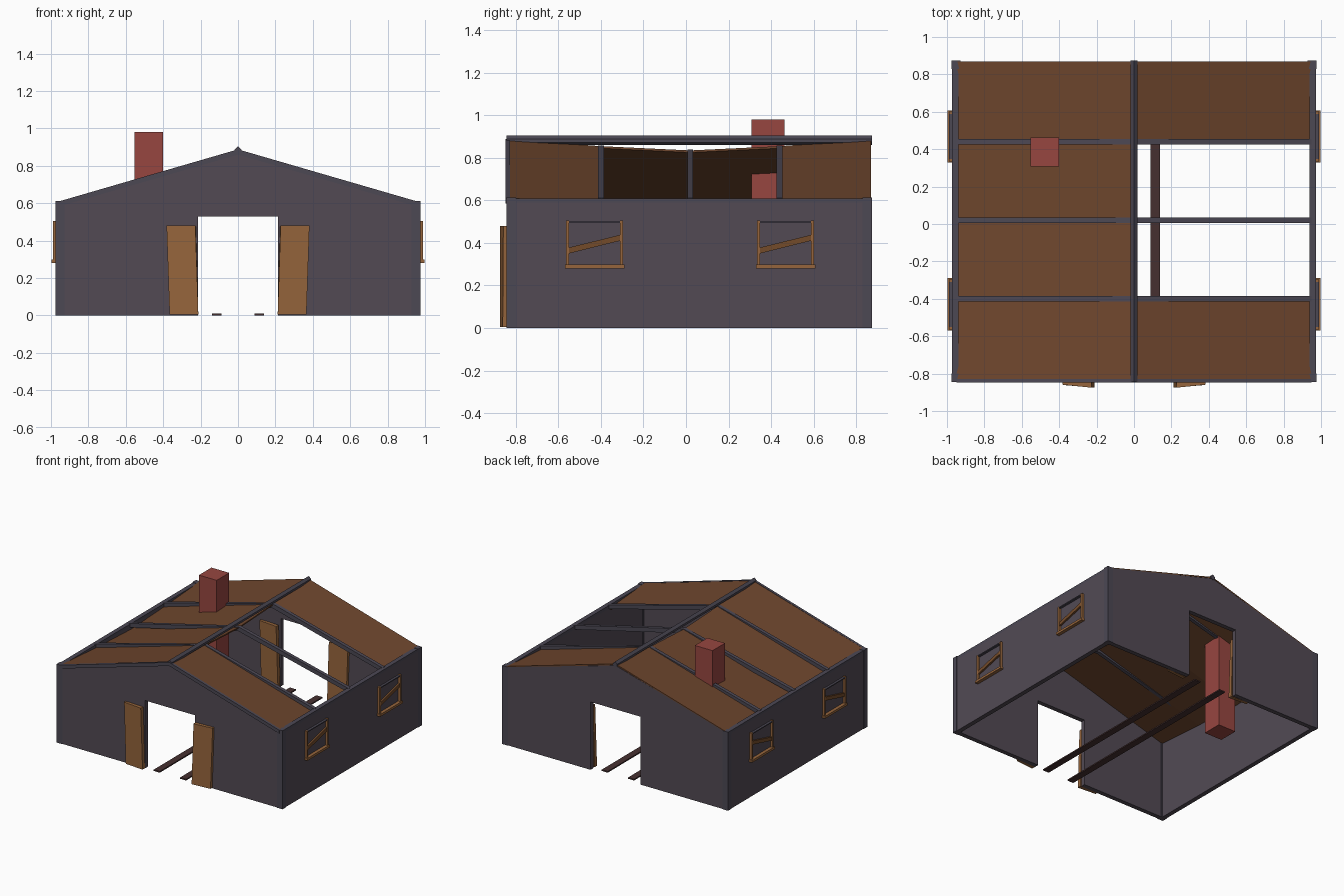
import bpy, bmesh, math

if "Cube" in bpy.data.objects:
    bpy.data.objects.remove(bpy.data.objects["Cube"])


def material(name, r, g, b):
    m = bpy.data.materials.new(name)
    lin = [((c / 255 + 0.055) / 1.055) ** 2.4 for c in (r, g, b)]
    m.diffuse_color = (*lin, 1)
    m.use_nodes = True
    m.node_tree.nodes["Principled BSDF"].inputs["Base Color"].default_value = m.diffuse_color
    return m


WALL = material("wall_grey", 82, 74, 84)
BEAM = material("beam_grey", 76, 72, 84)
ROOF = material("roof_brown", 110, 70, 45)
WOOD = material("door_wood", 150, 101, 60)
PLANK = material("brace_wood", 116, 75, 42)
BRICK = material("chimney_red", 151, 70, 64)
RAIL = material("floor_strip_brown", 70, 48, 48)


def make(name, verts, faces, mat):
    bm = bmesh.new()
    vs = [bm.verts.new(v) for v in verts]
    for f in faces:
        bm.faces.new([vs[i] for i in f])
    bmesh.ops.recalc_face_normals(bm, faces=bm.faces)
    me = bpy.data.meshes.new(name)
    bm.to_mesh(me)
    bm.free()
    me.materials.append(mat)
    ob = bpy.data.objects.new(name, me)
    bpy.context.collection.objects.link(ob)
    return ob


def prism(name, a, b, mat):
    """Solid between two matching outlines."""
    n = len(a)
    faces = [tuple(range(n)), tuple(range(n, 2 * n))]
    faces += [(i, (i + 1) % n, n + (i + 1) % n, n + i) for i in range(n)]
    return make(name, list(a) + list(b), faces, mat)


def along_y(name, prof, y0, y1, mat):
    return prism(name, [(x, y0, z) for x, z in prof], [(x, y1, z) for x, z in prof], mat)


def along_x(name, prof, x0, x1, mat):
    return prism(name, [(x0, y, z) for y, z in prof], [(x1, y, z) for y, z in prof], mat)


def box(name, x0, x1, y0, y1, z0, z1, mat):
    return along_y(name, [(x0, z0), (x1, z0), (x1, z1), (x0, z1)], y0, y1, mat)


FRONT, BACK, SIDE = -0.84, 0.87, 0.972

# gable walls with a doorway
gable = [(-SIDE, 0), (-0.215, 0), (-0.215, 0.53), (0.215, 0.53), (0.215, 0),
         (SIDE, 0), (SIDE, 0.6), (0, 0.872), (-SIDE, 0.6)]
along_y("front_wall", gable, FRONT, FRONT + 0.035, WALL)
along_y("back_wall", gable, BACK - 0.035, BACK, WALL)

# ridge beam
along_y("ridge_beam", [(-0.018, 0.872), (0, 0.86), (0.018, 0.872), (0.018, 0.888),
                       (0, 0.905), (-0.018, 0.888)], FRONT - 0.004, BACK + 0.004, BEAM)

# roof height drops toward the middle of the building
SAG = [(FRONT + 0.012, 0), (-0.4, -0.03), (0.02, -0.05), (0.44, -0.03), (BACK, 0)]


def roof_panel(name, s, spans):
    for k, i in enumerate(spans):
        outlines = []
        for y, d in (SAG[i], SAG[i + 1]):
            outlines.append([(0, y, 0.885 + d), (s * 0.955, y, 0.61 + d),
                             (s * 0.955, y, 0.6 + d), (0, y, 0.875 + d)])
        prism(f"{name}_{k}", outlines[0], outlines[1], ROOF)


roof_panel("left_roof_panel", -1, range(4))
roof_panel("right_roof_panel", 1, (0, 3))

for s, side in ((-1, "left"), (1, "right")):
    # long wall, eave beam and corner posts
    a, b = sorted((s * (SIDE - 0.035), s * SIDE))
    box(side + "_wall", a, b, FRONT + 0.03, BACK - 0.03, 0, 0.59, WALL)
    box(side + "_eave_beam", a, b, FRONT, BACK, 0.585, 0.61, BEAM)
    a, b = sorted((s * (SIDE - 0.045), s * (SIDE + 0.004)))
    for y, end in ((FRONT - 0.004, "front"), (BACK - 0.04, "back")):
        box(f"{side}_{end}_corner_post", a, b, y, y + 0.044, 0, 0.613, BEAM)

    # sloped trim on the front gable
    along_y(side + "_gable_trim", [(0, 0.888), (s * 0.95, 0.612), (s * 0.95, 0.585),
                                   (0, 0.86)], FRONT - 0.008, FRONT + 0.012, BEAM)

    # rafters across the open bays
    for k, (y, d) in enumerate(SAG[1:4]):
        along_y(f"{side}_rafter_{k}", [(0, 0.889 + d), (s * 0.95, 0.612),
                (s * 0.95, 0.58), (0, 0.855 + d)], y - 0.014, y + 0.014, BEAM)

    # doors standing open against the front and back walls
    for dy, end in ((0, "front"), (1.67, "back")):
        top = [(0.228, -0.875), (0.382, -0.859), (0.382, -0.839), (0.226, -0.846)]
        low = [(0.212, -0.875), (0.366, -0.862), (0.366, -0.839), (0.212, -0.846)]
        prism(f"{side}_{end}_door", [(s * x, y + dy, 0.004) for x, y in low],
              [(s * x, y + dy, 0.48) for x, y in top], WOOD)

    # floor strips
    a, b = sorted((s * 0.088, s * 0.14))
    box(side + "_floor_strip", a, b, FRONT, 0.84, 0, 0.01, RAIL)

    # windows: sill, posts, thin lintel and a slanted brace
    for k, yc in enumerate((-0.43, 0.468)):
        n = f"{side}_window_{k}_"
        a, b = sorted((s * (SIDE - 0.01), s * 0.998))
        box(n + "sill", a, b, yc - 0.14, yc + 0.14, 0.28, 0.298, WOOD)
        a, b = sorted((s * (SIDE - 0.01), s * 0.99))
        for t in (-1, 1):
            box(f"{n}post_{t + 1}", a, b, yc + t * 0.127 - 0.007, yc + t * 0.127 + 0.007,
                0.298, 0.505, WOOD)
        box(n + "lintel", a, b, yc - 0.12, yc + 0.12, 0.494, 0.502, BEAM)
        along_x(n + "brace", [(yc - 0.122, 0.35), (yc + 0.12, 0.41), (yc + 0.12, 0.438),
                              (yc - 0.122, 0.378)], s * (SIDE - 0.005), s * 0.986, PLANK)

# chimney
box("chimney", -0.553, -0.4, 0.308, 0.462, 0, 0.98, BRICK)
